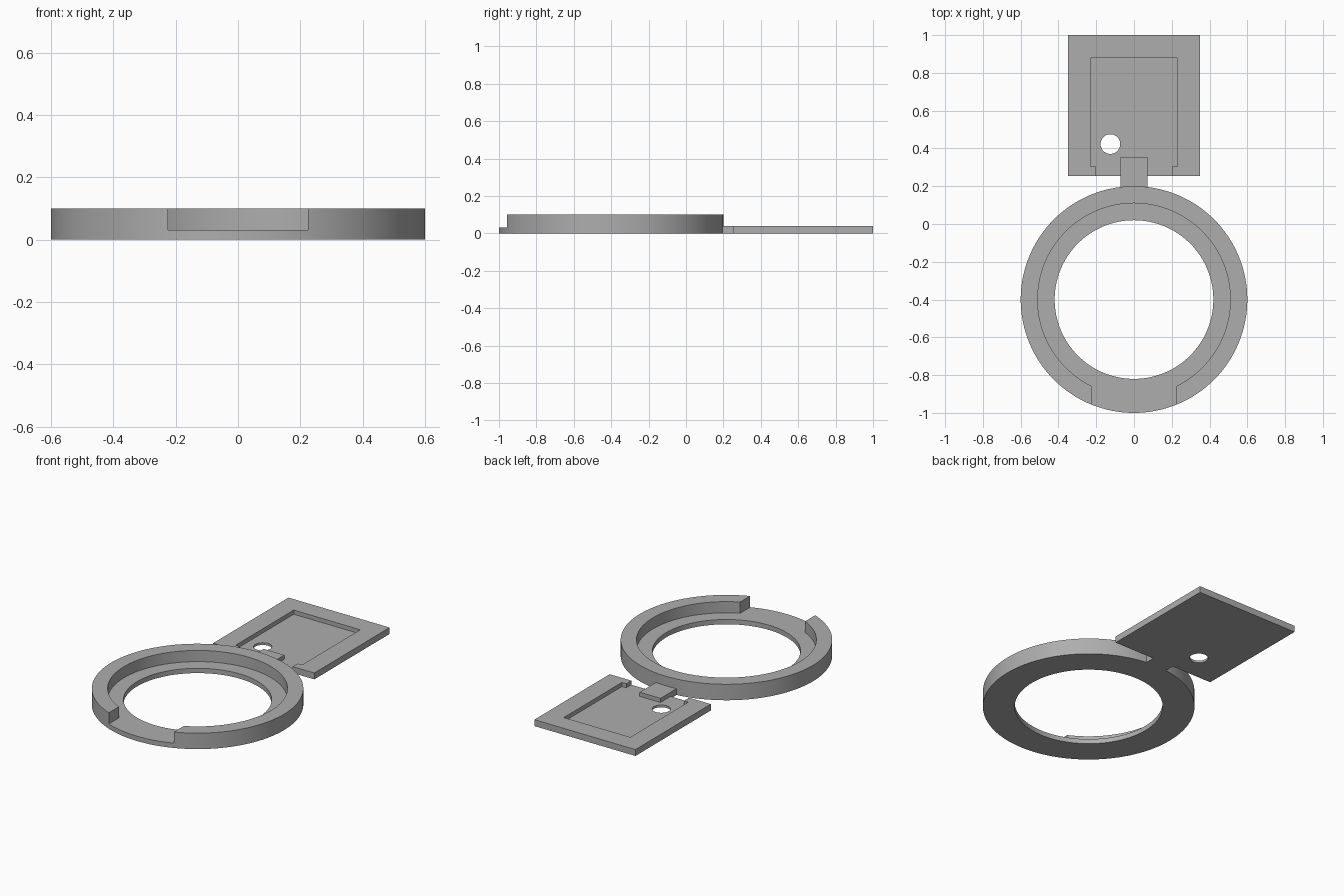
import bpy, bmesh, math
from mathutils import Matrix

cube = bpy.data.objects.get("Cube")
if cube:
    bpy.data.objects.remove(cube, do_unlink=True)

grey = bpy.data.materials.new("plain grey")
grey.use_nodes = True
grey.diffuse_color = (0.42, 0.42, 0.42, 1)
grey.node_tree.nodes["Principled BSDF"].inputs["Base Color"].default_value = (0.42, 0.42, 0.42, 1)


def add_object(name, bm):
    bmesh.ops.recalc_face_normals(bm, faces=bm.faces)
    mesh = bpy.data.meshes.new(name)
    bm.to_mesh(mesh)
    bm.free()
    mesh.materials.append(grey)
    obj = bpy.data.objects.new(name, mesh)
    bpy.context.collection.objects.link(obj)
    return obj


def prism(name, outline, z0, z1):
    """Extrude a flat outline between two heights."""
    bm = bmesh.new()
    base = bm.faces.new([bm.verts.new((x, y, z0)) for x, y in outline])
    top = bmesh.ops.extrude_face_region(bm, geom=[base])["geom"]
    verts = [v for v in top if isinstance(v, bmesh.types.BMVert)]
    bmesh.ops.translate(bm, verts=verts, vec=(0, 0, z1 - z0))
    return add_object(name, bm)


def block(name, x, y0, y1, z0, z1):
    return prism(name, [(-x, y0), (x, y0), (x, y1), (-x, y1)], z0, z1)


def revolve(name, profile, centre_y, steps=128):
    """Turn a closed radius/height profile about a vertical axis."""
    bm = bmesh.new()
    rings = []
    for i in range(steps):
        a = math.tau * i / steps
        rings.append([bm.verts.new((r * math.cos(a), centre_y + r * math.sin(a), z))
                      for r, z in profile])
    n = len(profile)
    for i, ring in enumerate(rings):
        following = rings[(i + 1) % steps]
        for j in range(n):
            k = (j + 1) % n
            bm.faces.new((ring[j], following[j], following[k], ring[k]))
    return add_object(name, bm)


def combine(target, other, operation):
    """Apply a boolean and discard the helper."""
    mod = target.modifiers.new(operation.title(), "BOOLEAN")
    mod.operation = operation
    mod.solver = "EXACT"
    mod.object = other
    bpy.context.view_layer.objects.active = target
    bpy.ops.object.modifier_apply(modifier=mod.name)
    bpy.data.objects.remove(other, do_unlink=True)


# Stepped ring with a straight-sided gap in its front wall
ring = revolve("stepped_ring", [(0.42, 0), (0.6, 0), (0.6, 0.1),
                                (0.51, 0.1), (0.51, 0.03), (0.42, 0.03)], -0.4)
combine(ring, block("gap_cutter", 0.225, -1.1, -0.7, 0.03, 0.2), "DIFFERENCE")

# Square plate with a shallow pocket that narrows at its open front edge
plate = block("pocketed_plate", 0.35, 0.255, 1.0, 0, 0.04)
half = [(0.2, 0.2), (0.2, 0.305), (0.23, 0.305), (0.23, 0.88)]
pocket = half + [(-x, y) for x, y in reversed(half)]
combine(plate, prism("pocket_cutter", pocket, 0.014, 0.1), "DIFFERENCE")

# Round hole through the pocket floor
bm = bmesh.new()
bmesh.ops.create_cone(bm, cap_ends=True, segments=48, radius1=0.052, radius2=0.052,
                      depth=0.2, matrix=Matrix.Translation((-0.125, 0.423, 0)))
combine(plate, add_object("hole_cutter", bm), "DIFFERENCE")

# Tab joining the plate to the ring
combine(plate, block("connecting_tab", 0.072, 0.18, 0.355, 0, 0.04), "UNION")

# Smooth curved walls, sharp edges
bpy.ops.object.select_all(action="DESELECT")
for obj in (ring, plate):
    obj.select_set(True)
bpy.context.view_layer.objects.active = ring
bpy.ops.object.shade_smooth_by_angle(angle=math.radians(30))
